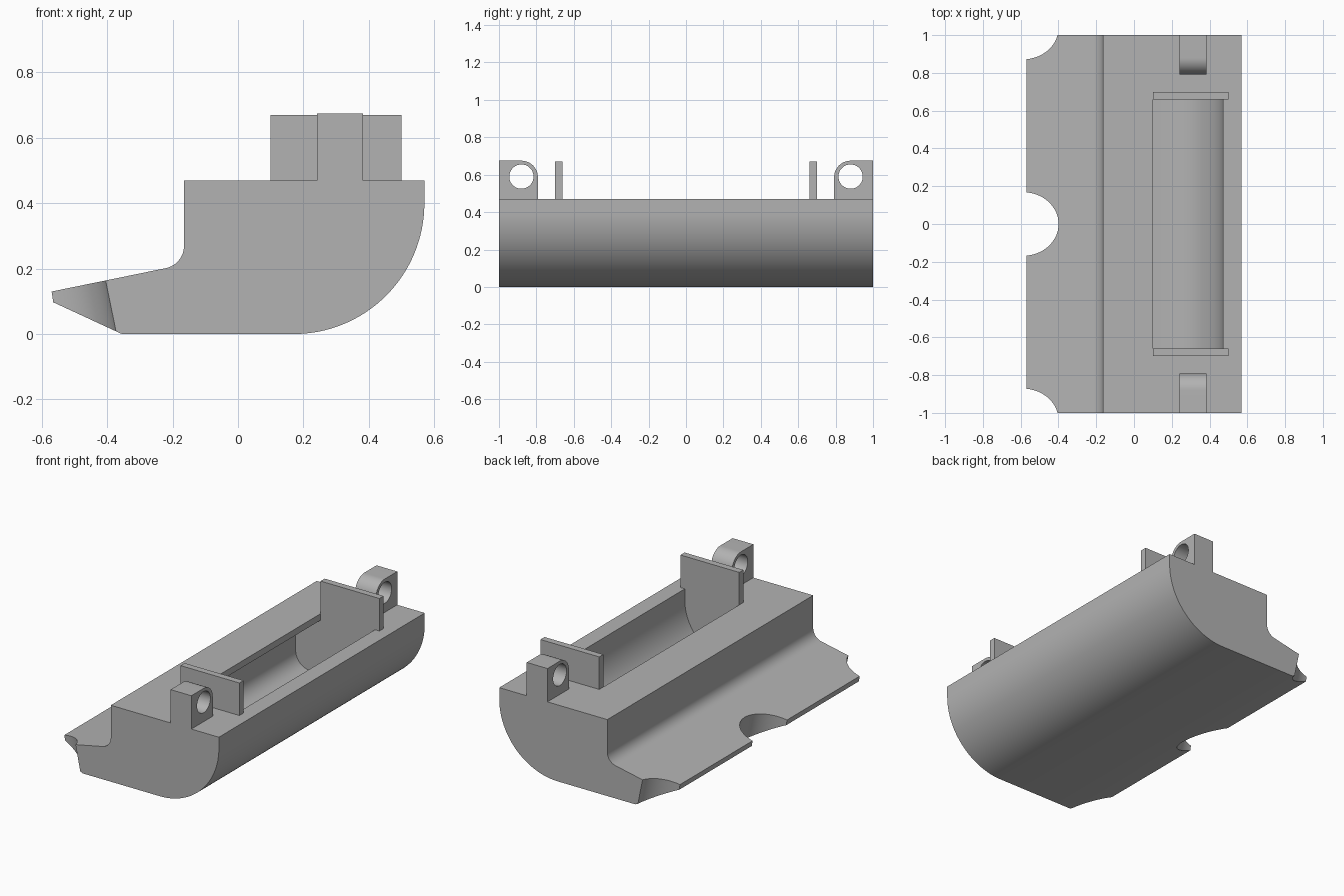
import bpy
from math import sin, cos, radians, atan
from mathutils import Matrix, Vector

cube = bpy.data.objects.get("Cube")
if cube:
    bpy.data.objects.remove(cube)

grey = bpy.data.materials.new("plain grey")
grey.use_nodes = True
colour = (0.45, 0.45, 0.45, 1)
grey.diffuse_color = colour
grey.node_tree.nodes["Principled BSDF"].inputs["Base Color"].default_value = colour


def arc(cx, cy, r, start, end, n=24):
    angles = [radians(start + (end - start) * i / n) for i in range(n + 1)]
    return [(cx + r * cos(a), cy + r * sin(a)) for a in angles]


def prism(name, profile, low, high, axis="Y"):
    """Extrude an outline along Y (outline in x, z) or X (outline in y, z)."""
    def place(p, d):
        return (p[0], d, p[1]) if axis == "Y" else (d, p[0], p[1])
    n = len(profile)
    verts = [place(p, d) for d in (low, high) for p in profile]
    faces = [tuple(range(n)), tuple(reversed(range(n, 2 * n)))]
    faces += [(i, i + n, (i + 1) % n + n, (i + 1) % n) for i in range(n)]
    mesh = bpy.data.meshes.new(name)
    mesh.from_pydata(verts, [], faces)
    obj = bpy.data.objects.new(name, mesh)
    bpy.context.collection.objects.link(obj)
    mesh.materials.append(grey)
    activate(obj)
    bpy.ops.object.mode_set(mode="EDIT")
    bpy.ops.mesh.select_all(action="SELECT")
    bpy.ops.mesh.normals_make_consistent(inside=False)
    bpy.ops.object.mode_set(mode="OBJECT")
    return obj


def activate(obj):
    bpy.ops.object.select_all(action="DESELECT")
    obj.select_set(True)
    bpy.context.view_layer.objects.active = obj


def cut(obj, cutter):
    cutter.hide_render = True
    mod = obj.modifiers.new("cut", "BOOLEAN")
    mod.operation = "DIFFERENCE"
    mod.solver = "EXACT"
    mod.object = cutter
    activate(obj)
    bpy.ops.object.modifier_apply(modifier=mod.name)
    bpy.data.objects.remove(cutter)


def smooth(obj):
    activate(obj)
    bpy.ops.object.shade_smooth_by_angle(angle=radians(30))


# Body: rounded back, flat underside and thin sloping lip
outline = [(-0.57, 0.13), (-0.565, 0.097), (-0.355, 0)]
outline += arc(0.17, 0.4, 0.4, -90, 0, 32)
outline += [(0.57, 0.47), (-0.165, 0.47)]
outline += arc(-0.235, 0.27, 0.07, 0, -78, 12)
body = prism("body", outline, -1, 1)

# Hollow inside, following the rounded back and running under the top
hollow = [(0.1, 0.5), (0.1, 0.43), (-0.07, 0.43)]
hollow += arc(0.03, 0.2, 0.1, 180, 270, 12)
hollow += arc(0.17, 0.4, 0.3, -90, 0, 32) + [(0.47, 0.5)]
cut(body, prism("hollow_cutter", hollow, -0.66, 0.66))

# Scalloped notches along the lip, square to its sloping top
for y in (-1.04, 0, 1.04):
    bpy.ops.mesh.primitive_cylinder_add(vertices=64, radius=1, depth=1)
    notch = bpy.context.object
    notch.matrix_world = (Matrix.Translation(Vector((-0.585, y, 0.125)))
                          @ Matrix.Rotation(-atan(0.205), 4, "Y")
                          @ Matrix.Diagonal((0.19, 0.168, 1, 1)))
    bpy.context.view_layer.update()
    cut(body, notch)
smooth(body)

# Upright plates and pierced lugs at both ends
for side, name in ((-1, "front"), (1, "back")):
    plate = [(0.1, 0.47), (0.5, 0.47), (0.5, 0.67), (0.1, 0.67)]
    low, high = sorted((side * 0.66, side * 0.7))
    prism(name + "_plate", plate, low, high)

    shape = [(1, 0.47), (1, 0.675)] + arc(0.88, 0.587, 0.088, 90, 180, 16) + [(0.792, 0.47)]
    lug = prism(name + "_lug", [(side * y, z) for y, z in shape], 0.242, 0.383, "X")
    hole = arc(side * 0.88, 0.59, 0.065, 0, 350, 35)
    cut(lug, prism("hole_cutter", hole, 0.2, 0.43, "X"))
    smooth(lug)
